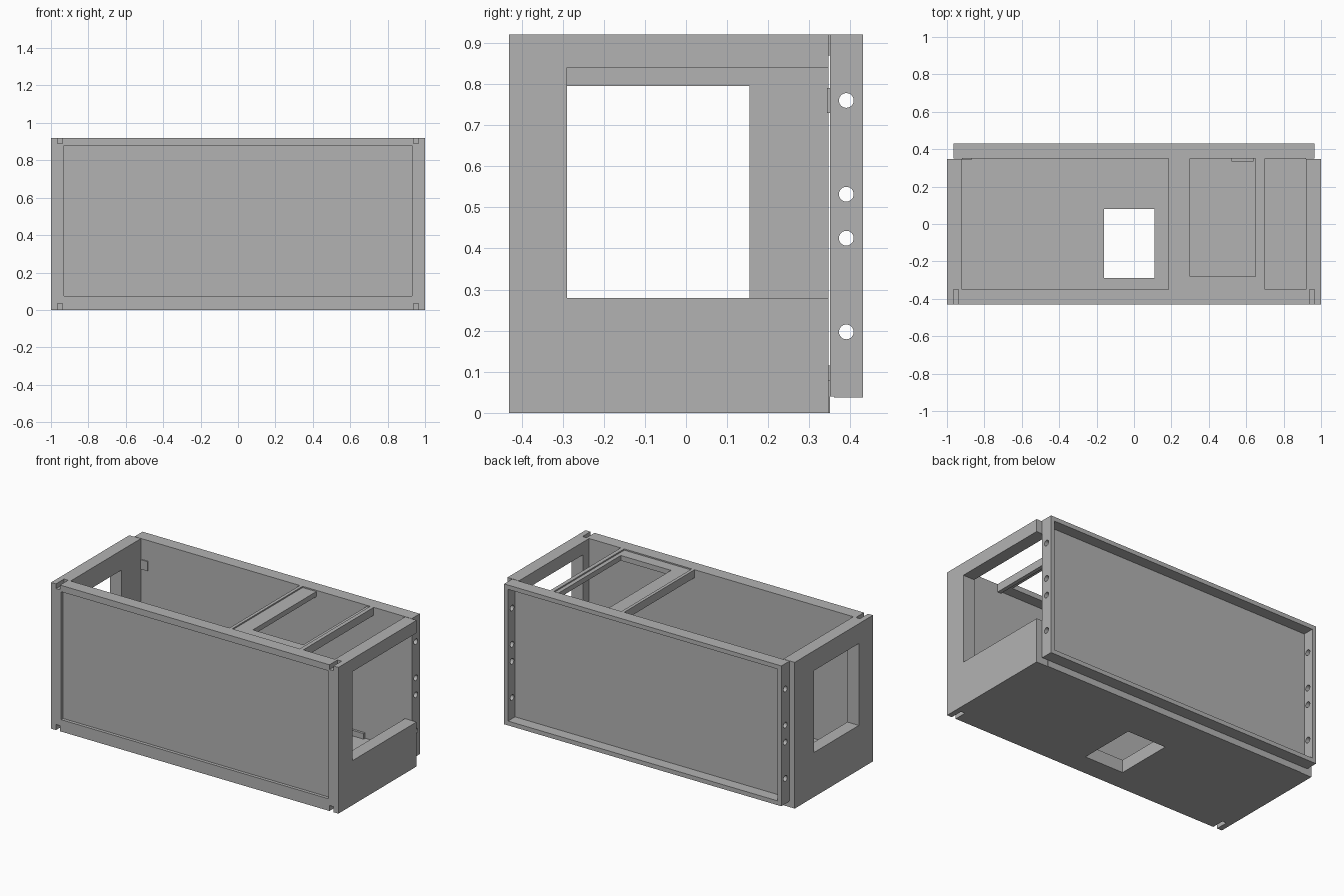
import bpy
import math

default = bpy.data.objects.get("Cube")
if default:
    bpy.data.objects.remove(default, do_unlink=True)

grey = bpy.data.materials.new("metal_grey")
grey.use_nodes = True
grey.diffuse_color = (0.45, 0.45, 0.45, 1)
grey.node_tree.nodes["Principled BSDF"].inputs["Base Color"].default_value = (0.45, 0.45, 0.45, 1)


def box(name, x, y, z):
    """Box from (min, max) ranges on each axis."""
    bpy.ops.mesh.primitive_cube_add(size=1)
    ob = bpy.context.object
    ob.name = name
    for v in ob.data.vertices:
        for axis, (lo, hi) in enumerate((x, y, z)):
            v.co[axis] = lo if v.co[axis] < 0 else hi
    ob.data.materials.append(grey)
    return ob


def cut(ob, cutter):
    """Subtract the cutter, then delete it."""
    mod = ob.modifiers.new("cut", "BOOLEAN")
    mod.operation = "DIFFERENCE"
    mod.solver = "EXACT"
    mod.object = cutter
    bpy.ops.object.select_all(action="DESELECT")
    bpy.context.view_layer.objects.active = ob
    ob.select_set(True)
    bpy.ops.object.modifier_apply(modifier=mod.name)
    bpy.data.objects.remove(cutter, do_unlink=True)


def span(side, lo, hi):
    """Mirror an x range to the given side."""
    return (lo, hi) if side > 0 else (-hi, -lo)


FRONT, FRONT_IN, BACK_IN, BACK = -0.43, -0.35, 0.35, 0.43
TOP, WALL = 0.92, 0.08

# Floor and recessed front panel
floor = box("floor", (-0.92, 0.92), (FRONT, BACK_IN), (0, WALL))
cut(floor, box("hole", (-0.16, 0.11), (-0.29, 0.08), (-0.1, 0.2)))
front = box("front_panel", (-0.92, 0.92), (FRONT, FRONT_IN), (WALL, TOP))
recess = (-0.93, 0.93), (-0.5, -0.41), (0.075, 0.88)
for part in (floor, front):
    cut(part, box("recess", *recess))

# Side walls: closed window on the right, opening out to the back on the left
for side, name in ((-1, "right"), (1, "left")):
    wall = box(name + "_wall", span(side, 0.92, 1), (FRONT, BACK_IN - 0.003), (0, TOP))
    if side > 0:
        window = (-0.29, 0.5), (0.28, 0.84)
    else:
        window = (-0.29, 0.155), (0.28, 0.795)
    cut(wall, box("window", span(side, 0.8, 1.1), *window))
    cut(wall, box("recess", *recess))
    # Bend-relief slots at the front corners
    for z in ((-0.1, 0.035), (0.89, 1)):
        cut(wall, box("slot", span(side, 0.938, 0.966), (-0.5, FRONT_IN), z))

# Back tray: thin plate with flanges facing outwards
box("back_plate", (-0.965, 0.965), (BACK_IN, 0.36), (0.04, TOP))
box("back_top_flange", (-0.965, 0.965), (0.36, BACK), (0.893, TOP))
box("back_bottom_flange", (-0.965, 0.965), (0.36, BACK), (0.037, 0.064))
for side, name in ((-1, "right"), (1, "left")):
    flange = box("back_" + name + "_flange", span(side, 0.938, 0.965),
                 (0.36, BACK), (0.064, 0.893))
    for z in (0.197, 0.425, 0.532, 0.76):
        bpy.ops.mesh.primitive_cylinder_add(
            vertices=24, radius=0.018, depth=0.2,
            location=(side * 0.95, 0.39, z), rotation=(0, math.pi / 2, 0))
        cut(flange, bpy.context.object)

# Top support frame: two thin rails and a three-sided ledge between them
for name, x in (("inner", (0.185, 0.205)), ("outer", (0.675, 0.70))):
    box(name + "_top_rail", x, (FRONT_IN, BACK_IN), (0.87, TOP))
ledge = box("top_ledge", (0.205, 0.675), (FRONT_IN, BACK_IN), (0.88, 0.912))
cut(ledge, box("opening", (0.30, 0.65), (-0.28, 0.5), (0.8, 1)))

# Small fittings on the inside of the back plate
box("floor_clip", (0.52, 0.64), (0.335, BACK_IN), (WALL, 0.115))
box("wall_tab", (-0.92, -0.87), (0.343, BACK_IN), (0.73, 0.79))
